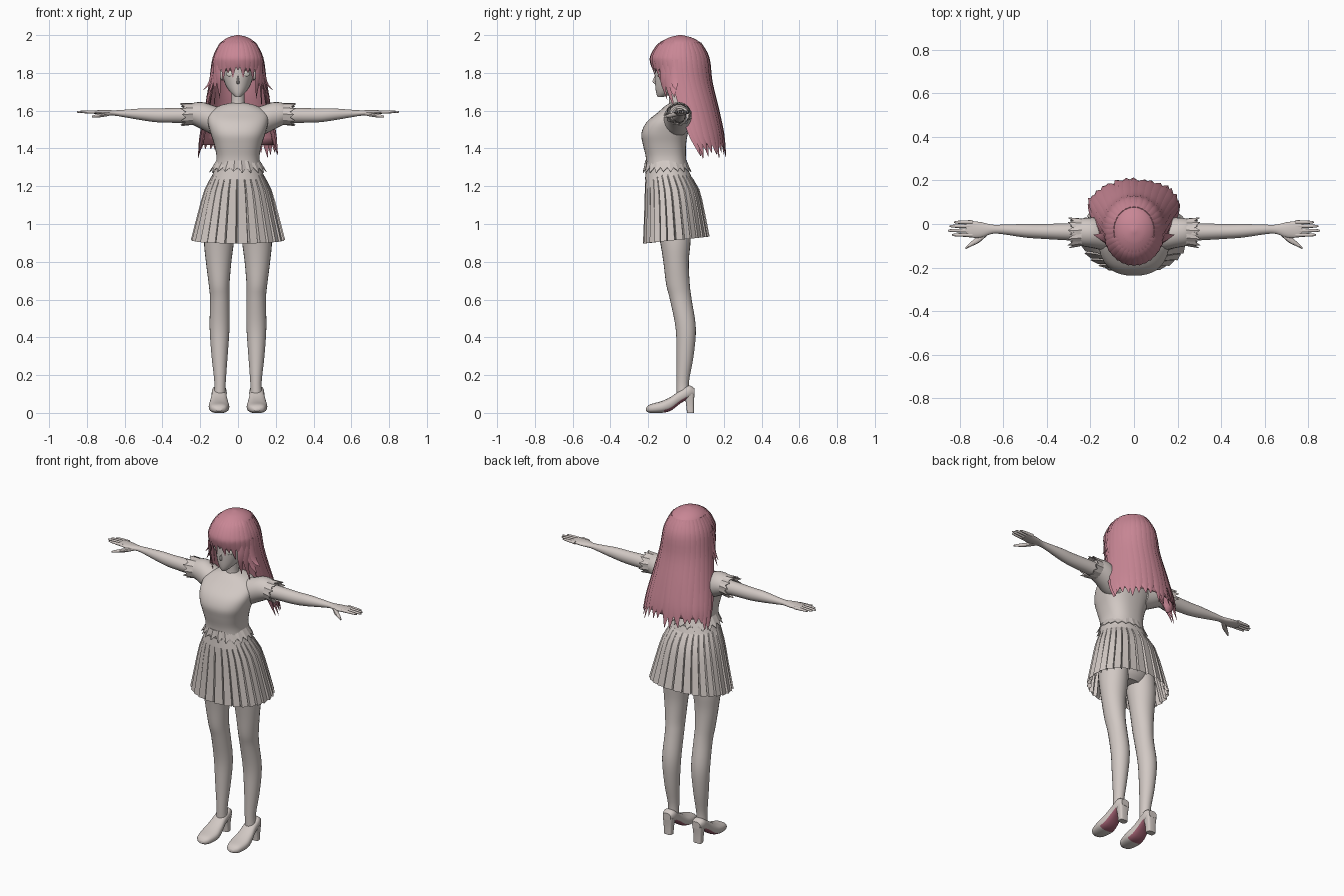
import bpy, bmesh, random
from math import sin, cos, pi, radians, copysign
from mathutils import Vector

random.seed(4)
cube = bpy.data.objects.get("Cube")
if cube:
    bpy.data.objects.remove(cube)


def material(name, rgb):
    m = bpy.data.materials.new(name)
    m.use_nodes = True
    m.diffuse_color = (*rgb, 1)
    m.node_tree.nodes["Principled BSDF"].inputs["Base Color"].default_value = (*rgb, 1)
    return m


PALE = material("pale_stone", (0.64, 0.58, 0.55))
PINK = material("hair_pink", (0.58, 0.24, 0.30))
SOLE = material("sole_rose", (0.36, 0.12, 0.17))
WHITE = material("eye_white", (0.78, 0.75, 0.68))


def finish(name, bm, mats, mirror=False, angle=40, thick=0):
    bmesh.ops.recalc_face_normals(bm, faces=bm.faces)
    me = bpy.data.meshes.new(name)
    bm.to_mesh(me)
    bm.free()
    ob = bpy.data.objects.new(name, me)
    bpy.context.collection.objects.link(ob)
    for m in mats:
        me.materials.append(m)
    if angle:
        bpy.ops.object.select_all(action='DESELECT')
        ob.select_set(True)
        bpy.context.view_layer.objects.active = ob
        bpy.ops.object.shade_smooth_by_angle(angle=radians(angle))
    if thick:
        ob.modifiers.new("thickness", 'SOLIDIFY').thickness = thick
    if mirror:
        ob.modifiers.new("mirror", 'MIRROR').use_mirror_merge = False
    return ob


def smooth(rows, steps=4):
    """Catmull-Rom spline through rows of numbers."""
    rows = [tuple(r) for r in rows]
    ext = [rows[0]] + rows + [rows[-1]]
    out = []
    for a, b, c, d in zip(ext, ext[1:], ext[2:], ext[3:]):
        for k in range(steps):
            t = k / steps
            out.append(tuple(q + t / 2 * (r - p + t * (2 * p - 5 * q + 4 * r - s + t * (3 * (q - r) + s - p)))
                             for p, q, r, s in zip(a, b, c, d)))
    return out + [rows[-1]]


def bridge(bm, rings, closed=True):
    for a, b in zip(rings, rings[1:]):
        for i in range(len(a) if closed else len(a) - 1):
            j = (i + 1) % len(a)
            bm.faces.new((a[i], a[j], b[j], b[i]))


def oval(axis, pos, u0, u1, v0, v1, angle, power=2.0, grow=1.0):
    """Point on a rounded section that fills the given extents."""
    c, s = cos(angle), sin(angle)
    u = (u0 + u1) / 2 + grow * (u1 - u0) / 2 * copysign(abs(c) ** (2 / power), c)
    v = (v0 + v1) / 2 + grow * (v1 - v0) / 2 * copysign(abs(s) ** (2 / power), s)
    return {'x': (pos, u, v), 'y': (u, pos, v), 'z': (u, v, pos)}[axis]


def loft(name, rows, axis='z', mat=PALE, n=24, power=2.0, mirror=False, steps=4, rule=None):
    bm = bmesh.new()
    rings = [[bm.verts.new(oval(axis, *r, 2 * pi * i / n, power)) for i in range(n)]
             for r in smooth(rows, steps)]
    bridge(bm, rings)
    bm.faces.new(rings[0])
    bm.faces.new(rings[-1])
    bmesh.ops.recalc_face_normals(bm, faces=bm.faces)
    if rule:
        for f in bm.faces:
            f.material_index = int(rule(f))
    return finish(name, bm, [mat, SOLE] if rule else [mat], mirror)


def centred(rows):
    return [(z, -w, w, f, b) for z, w, f, b in rows]


# Legs and hips
loft("legs", [(.08, .065, .13, -.05, .02), (.16, .065, .125, -.05, .015), (.3, .055, .14, -.05, .04),
              (.45, .045, .15, -.055, .052), (.6, .045, .148, -.085, .03), (.68, .045, .155, -.105, .02),
              (.8, .035, .17, -.12, .015), (.92, .02, .18, -.14, .025), (1.1, .005, .17, -.18, .03)], mirror=True)
loft("hips", centred([(.95, .1, -.13, 0), (1.0, .15, -.18, .03), (1.12, .155, -.19, .04), (1.27, .12, -.2, .01)]))

# Shoes: upper with a coloured arch underneath, and a block heel
loft("shoes", [(-.212, .085, .115, .01, .025), (-.19, .06, .142, .0, .045), (-.13, .046, .155, 0, .062),
               (-.08, .052, .15, .012, .085), (-.03, .06, .14, .05, .12), (.015, .06, .138, .075, .145),
               (.045, .072, .125, .09, .13)], 'y', power=2.5, mirror=True,
     rule=lambda f: f.normal.z < -.5 and -.12 < f.calc_center_median().y < .005)
loft("shoe_heels", [(0, .075, .125, .005, .042), (.05, .073, .127, 0, .042), (.1, .065, .133, -.01, .045)],
     power=4, mirror=True)

# Shirt body and neck
loft("shirt", centred([(1.28, .125, -.208, .01), (1.35, .114, -.212, 0), (1.42, .126, -.228, 0),
                       (1.48, .145, -.236, .01), (1.54, .16, -.208, .022), (1.59, .155, -.15, .03),
                       (1.625, .1, -.11, .015), (1.64, .045, -.085, -.005)]), n=36, power=2.5)
loft("neck", centred([(1.6, .045, -.1, 0), (1.64, .036, -.09, -.015), (1.73, .036, -.095, -.015)]))

# Sleeves, arms and hands
loft("sleeves", [(.09, -.12, .02, 1.46, 1.615), (.14, -.12, .025, 1.475, 1.63), (.19, -.11, .03, 1.5, 1.645),
                 (.24, -.1, .025, 1.525, 1.64), (.27, -.085, .015, 1.535, 1.622)], 'x', mirror=True)
loft("arms", [(.2, -.08, .005, 1.53, 1.615), (.3, -.075, .003, 1.535, 1.615), (.42, -.068, .0, 1.538, 1.612),
              (.5, -.062, .0, 1.548, 1.612), (.6, -.047, -.003, 1.565, 1.605), (.65, -.045, -.003, 1.573, 1.602),
              (.7, -.062, .008, 1.575, 1.603), (.75, -.062, .014, 1.582, 1.602), (.77, -.055, .01, 1.585, 1.6)],
     'x', mirror=True)
for name, y, tip in [("index", -.05, .835), ("middle", -.03, .853), ("ring", -.01, .845), ("little", .008, .825)]:
    loft(name + "_fingers", [(.74, y - .01, y + .01, 1.583, 1.602), (tip - .02, y - .007, y + .007, 1.587, 1.6),
                             (tip, y - .003, y + .003, 1.59, 1.597)], 'x', n=10, mirror=True)
loft("thumbs", [(.67, -.05, -.02, 1.575, 1.597), (.71, -.085, -.05, 1.567, 1.59), (.745, -.102, -.08, 1.563, 1.582),
                (.772, -.116, -.106, 1.564, 1.574)], 'x', n=10, mirror=True)


def frill(name, axis, top, bottom, n, reach, mirror=False):
    """Ragged flared trim with random points."""
    bm = bmesh.new()
    upper, lower = [], []
    for i in range(n):
        a = 2 * pi * i / n
        upper.append(bm.verts.new(oval(axis, *top, a)))
        p = Vector(oval(axis, *bottom, a, grow=1.04 if i % 2 else .92))
        k = 'xyz'.index(axis)
        p[k] += reach * (random.uniform(.6, 1.2) if i % 2 else -.5)
        lower.append(bm.verts.new(p))
    bridge(bm, [upper, lower])
    return finish(name, bm, [PALE], mirror, angle=0, thick=.003)


frill("shirt_hem", 'z', (1.335, -.116, .116, -.216, .004), (1.29, -.148, .148, -.225, .025), 40, -.018)
frill("sleeve_cuffs", 'x', (.235, -.1, .025, 1.525, 1.64), (.285, -.108, .03, 1.52, 1.638), 22, .018, True)
frill("inner_cuffs", 'x', (.24, -.09, .015, 1.535, 1.63), (.27, -.095, .02, 1.525, 1.64), 18, .02, True)

# Pleated skirt with sharp overlapping folds, and its waistband
bm = bmesh.new()
rings = []
pleats = 28
for z, w, f, b, depth in smooth([(1.27, .13, -.213, .015, .01), (1.18, .178, -.218, .07, .05),
                                 (1.05, .215, -.222, .1, .08), (.915, .25, -.228, .125, .1)], 2):
    ring = []
    for i in range(pleats):
        for step, grow in ((0, 1), (.82, 1 - depth * .35), (.9, 1 - depth)):
            a = 2 * pi * (i + step) / pleats
            p = Vector(oval('z', z, -w, w, f, b, a, 2.2, grow))
            p.z += .018 * sin(a) * (1.27 - z) / .35
            ring.append(bm.verts.new(p))
    rings.append(ring)
bridge(bm, rings)
finish("pleated_skirt", bm, [PALE], angle=20)
loft("waistband", centred([(1.235, .145, -.217, .035), (1.285, .126, -.212, .014)]), n=36, power=2.2)

# Head, nose, ears and eyes
loft("head", centred([(1.672, .012, -.15, -.12), (1.695, .038, -.158, -.06), (1.735, .066, -.163, .02),
                      (1.8, .085, -.165, .06), (1.88, .09, -.16, .08), (1.95, .06, -.11, .05)]))
loft("nose", [(1.742, -.007, .007, -.166, -.15), (1.755, -.007, .007, -.178, -.15), (1.785, -.003, .003, -.165, -.15)],
     n=10)


def ball(name, loc, scale, turn, mat):
    bm = bmesh.new()
    bmesh.ops.create_uvsphere(bm, u_segments=20, v_segments=12, radius=1)
    bmesh.ops.scale(bm, vec=scale, verts=bm.verts)
    ob = finish(name, bm, [mat])
    ob.location, ob.rotation_euler.z = loc, turn


for side, label in ((1, "left"), (-1, "right")):
    ball(label + "_eye", (side * .045, -.146, 1.798), (.021, .006, .017), side * .45, WHITE)
    ball(label + "_eyelid", (side * .045, -.148, 1.816), (.026, .006, .004), side * .45, SOLE)
    ball(label + "_ear", (side * .085, -.04, 1.79), (.01, .02, .03), 0, PALE)

# Hair envelope: height, half width, centre and depth
HAIR = smooth([(2.0, .008, -.03, .008), (1.985, .058, -.03, .065), (1.95, .098, -.03, .115), (1.87, .13, -.03, .15),
               (1.7, .15, 0, .138), (1.55, .178, .05, .13), (1.36, .212, .1, .112)], 6)


def hair_point(angle, z, grow=1.0):
    for a, b in zip(HAIR, HAIR[1:]):
        if a[0] >= z >= b[0]:
            break
    t = min(1, max(0, (a[0] - z) / (a[0] - b[0])))
    w, c, d = (p + t * (q - p) for p, q in zip(a[1:], b[1:]))
    return Vector((grow * w * cos(angle), c + grow * d * sin(angle), z))


def strand(bm, points, widths):
    """Flattened tapering lock that lies along the head."""
    rows = smooth([(*p, w) for p, w in zip(points, widths)])
    path = [Vector(r[:3]) for r in rows]
    rings = []
    for i, (p, r) in enumerate(zip(path, rows)):
        along = path[min(i + 1, len(path) - 1)] - path[max(i - 1, 0)]
        out = p - Vector((0, -.03, min(p.z, 1.85)))
        across = along.cross(out).normalized()
        out = across.cross(along).normalized()
        w = max(r[3], .001)
        rings.append([bm.verts.new(p + v) for v in
                      (across * w, out * w * .35, -across * w, -out * w * .35)])
    bridge(bm, rings)
    bm.faces.new(rings[0])
    bm.faces.new(rings[-1])


loft("hair_crown", centred([(z, w, c - d, c + d) for z, w, c, d in HAIR if z > 1.87]), mat=PINK, n=40, steps=1)

# Back curtain under the locks
bm = bmesh.new()
bridge(bm, [[bm.verts.new(hair_point(radians(-15 + 7 * i), 1.9 - .04 * k, .97)) for i in range(31)]
            for k in range(13)], closed=False)
finish("hair_curtain", bm, [PINK], thick=.006)

bm = bmesh.new()
for i in range(19):
    a = radians(-14 + 208 * i / 18)
    end = random.uniform(1.34, 1.4)
    heights = (1.96, 1.88, 1.75, 1.6, 1.47, end)
    points = [hair_point(a + (random.uniform(-.05, .05) if z < 1.5 else 0), z) for z in heights]
    strand(bm, points, (.012, .02, .027, .03, .026, .002))
finish("back_hair", bm, [PINK], angle=50)

# Fringe, side locks and flicked ends
bm = bmesh.new()
for i in range(13):
    k = (i - 6) / 6
    a = radians(-90 + 66 * k)
    end = 1.815 - .05 * abs(k) - (.03 if i % 2 else 0)
    points = [hair_point(a, z, g) for z, g in ((1.985, .9), (1.95, 1), (1.89, 1.02), (1.85, 1.03), (end, 1.02))]
    strand(bm, points, (.008, .016, .021, .019, .002))
for s in (1, -1):
    for top, mid, tip in [((.125, -.08, 1.87), (.122, -.1, 1.76), (.125, -.06, 1.61)),
                          ((.11, -.11, 1.88), (.105, -.125, 1.77), (.095, -.1, 1.66)),
                          ((.13, -.05, 1.87), (.142, -.05, 1.74), (.155, -.02, 1.58)),
                          ((.13, -.06, 1.85), (.15, -.06, 1.75), (.185, -.05, 1.71)),
                          ((.125, -.07, 1.84), (.14, -.07, 1.73), (.17, -.06, 1.67))]:
        strand(bm, [Vector((s * p[0], p[1], p[2])) for p in (top, mid, tip)], (.02, .018, .001))
finish("front_hair", bm, [PINK], angle=50)
